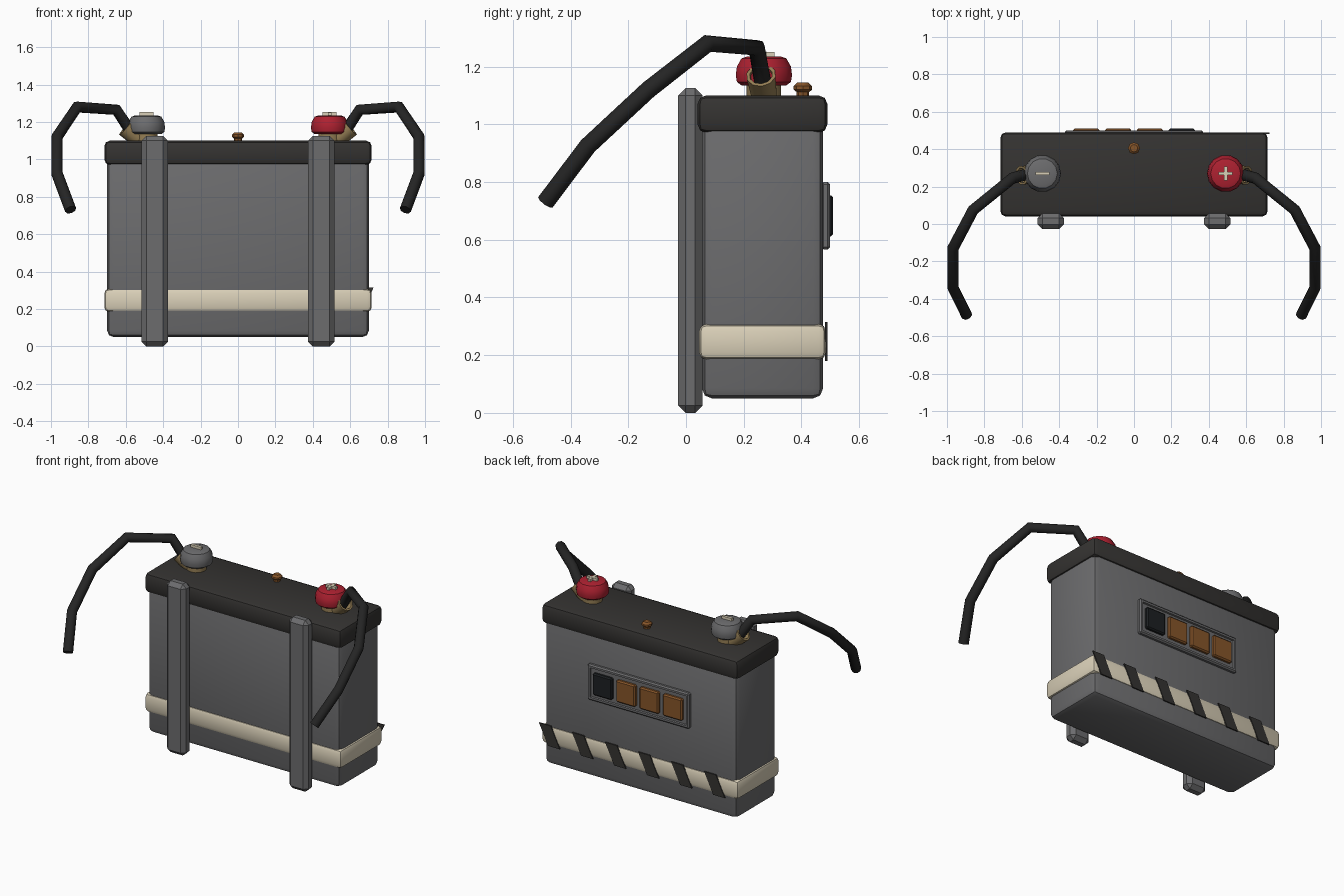
import bpy, bmesh, math
from mathutils import Vector

if "Cube" in bpy.data.objects:
    bpy.data.objects.remove(bpy.data.objects["Cube"])


def mat(name, r, g, b):
    m = bpy.data.materials.new(name)
    m.diffuse_color = (r, g, b, 1)
    m.use_nodes = True
    m.node_tree.nodes["Principled BSDF"].inputs["Base Color"].default_value = m.diffuse_color
    return m


GREY = mat("casing_grey", 0.15, 0.15, 0.155)
DARK = mat("dark_plastic", 0.035, 0.033, 0.031)
BLACK = mat("black_rubber", 0.018, 0.018, 0.018)
CREAM = mat("cream", 0.70, 0.63, 0.48)
RED = mat("red", 0.42, 0.015, 0.03)
BRASS = mat("brass", 0.30, 0.21, 0.09)
AMBER = mat("amber", 0.24, 0.09, 0.022)
UNLIT = mat("unlit", 0.012, 0.014, 0.016)


def finish(bm, name, material, angle=40):
    bmesh.ops.recalc_face_normals(bm, faces=bm.faces)
    me = bpy.data.meshes.new(name)
    bm.to_mesh(me)
    bm.free()
    ob = bpy.data.objects.new(name, me)
    bpy.context.collection.objects.link(ob)
    me.materials.append(material)
    bpy.ops.object.select_all(action='DESELECT')
    ob.select_set(True)
    bpy.context.view_layer.objects.active = ob
    if angle:
        bpy.ops.object.shade_smooth_by_angle(angle=math.radians(angle))
    return ob


def box(name, lo, hi, material, bevel=0, segs=2, angle=40):
    lo, hi = Vector(lo), Vector(hi)
    bm = bmesh.new()
    bmesh.ops.create_cube(bm, size=1)
    for v in bm.verts:
        v.co = (lo + hi) / 2 + v.co * (hi - lo)
    if bevel:
        bmesh.ops.bevel(bm, geom=bm.edges[:], offset=bevel, segments=segs,
                        profile=0.5, affect='EDGES')
    return finish(bm, name, material, angle)


def lathe(name, centre, profile, material, sides=12, axis=(0, 0, 1)):
    """Revolve (radius, height) points about an axis and cap both ends."""
    bm = bmesh.new()
    rot = Vector((0, 0, 1)).rotation_difference(Vector(axis))
    rings = []
    for r, h in profile:
        rings.append([bm.verts.new(Vector(centre) + rot @ Vector(
            (r * math.cos(a), r * math.sin(a), h)))
            for a in (2 * math.pi * i / sides for i in range(sides))])
    for a, b in zip(rings, rings[1:]):
        for i in range(sides):
            j = (i + 1) % sides
            bm.faces.new((a[i], a[j], b[j], b[i]))
    bm.faces.new(rings[0][::-1])
    bm.faces.new(rings[-1])
    return finish(bm, name, material)


def cable(name, points, radius, material):
    cu = bpy.data.curves.new(name, 'CURVE')
    cu.dimensions = '3D'
    cu.bevel_depth = radius
    cu.bevel_resolution = 2
    cu.use_fill_caps = True
    sp = cu.splines.new('POLY')
    sp.points.add(len(points) - 1)
    for p, co in zip(sp.points, points):
        p.co = (*co, 1)
    ob = bpy.data.objects.new(name, cu)
    bpy.context.collection.objects.link(ob)
    bpy.ops.object.select_all(action='DESELECT')
    ob.select_set(True)
    bpy.context.view_layer.objects.active = ob
    bpy.ops.object.convert(target='MESH')
    ob = bpy.context.object
    ob.data.materials.clear()
    ob.data.materials.append(material)
    bpy.ops.object.shade_smooth_by_angle(angle=math.radians(50))


# casing, lid and band
box("battery_case", (-0.70, 0.055, 0.05), (0.70, 0.475, 1.03), GREY, 0.035)
box("lid", (-0.715, 0.04, 0.97), (0.715, 0.49, 1.10), DARK, 0.03)
box("cream_band", (-0.715, 0.045, 0.185), (0.715, 0.485, 0.308), CREAM, 0.025)

# vent knob on the lid
lathe("vent_knob", (0, 0.405, 1.09),
      [(0.022, 0), (0.022, 0.022), (0.032, 0.03), (0.032, 0.042), (0.02, 0.054)],
      AMBER, 8)

# left / right parts
path = [(0.555, 0.27, 1.12), (0.65, 0.245, 1.265), (0.86, 0.075, 1.28),
        (0.968, -0.13, 1.12), (0.968, -0.34, 0.925), (0.895, -0.487, 0.73)]
for side, s in (("left", -1), ("right", 1)):
    box(side + "_rail", (s * 0.445 - 0.07, -0.027, 0), (s * 0.445 + 0.07, 0.057, 1.125),
        GREY, 0.025, 1, 30)
    x, y = s * 0.49, 0.27
    lathe(side + "_terminal_post", (x, y, 1.09), [(0.06, 0), (0.06, 0.06)], BRASS)
    lathe(side + "_terminal_cap", (x, y, 1.135),
          [(0.08, 0), (0.096, 0.012), (0.1, 0.035), (0.096, 0.065), (0.08, 0.093),
           (0.06, 0.1)], RED if s > 0 else GREY, 14)
    # polarity bars
    box(side + "_mark_bar", (x - 0.037, y - 0.009, 1.225), (x + 0.037, y + 0.009, 1.252), CREAM)
    if s > 0:
        box("right_mark_cross_bar", (x - 0.009, y - 0.037, 1.225),
            (x + 0.009, y + 0.037, 1.251), CREAM)
    # cable socket with hollow mouth, and the cable
    lathe(side + "_cable_socket", (s * 0.515, 0.272, 1.095),
          [(0.045, 0), (0.052, 0.115), (0.04, 0.115), (0.035, 0.06)],
          BRASS, 10, (s * 0.085, -0.012, 0.075))
    cable(side + "_cable", [(s * px, py, pz) for px, py, pz in path], 0.031, BLACK)

# indicator panel on the back with a recessed face
bm = bmesh.new()
bmesh.ops.create_cube(bm, size=1)
for v in bm.verts:
    v.co = Vector((0, 0.484, 0.683)) + v.co * Vector((0.74, 0.03, 0.234))
bmesh.ops.bevel(bm, geom=bm.edges[:], offset=0.008, segments=1, affect='EDGES')
bm.normal_update()
back = max(bm.faces, key=lambda f: f.calc_center_median().y)
bmesh.ops.inset_region(bm, faces=[back], thickness=0.018)
bmesh.ops.inset_region(bm, faces=[back], thickness=0.004, depth=-0.01)
finish(bm, "indicator_panel", GREY, 30)

for i in range(4):
    cx = -0.255 + i * 0.17
    box(f"indicator_cell_{i + 1}", (cx - 0.07, 0.48, 0.611), (cx + 0.07, 0.51, 0.754),
        UNLIT if i == 3 else AMBER, 0.008, 1, 30)

# slanted hazard stripes across the band
for i in range(6):
    x = 0.725 - i * 0.24
    bm = bmesh.new()
    outline = [(x, 0.315), (x - 0.085, 0.315), (x - 0.15, 0.18), (x - 0.065, 0.18)]
    f = bm.faces.new([bm.verts.new((px, 0.482, pz)) for px, pz in outline])
    ext = bmesh.ops.extrude_face_region(bm, geom=[f])
    for v in ext["geom"]:
        if isinstance(v, bmesh.types.BMVert):
            v.co.y = 0.49
    finish(bm, f"hazard_stripe_{i + 1}", DARK, 0)
